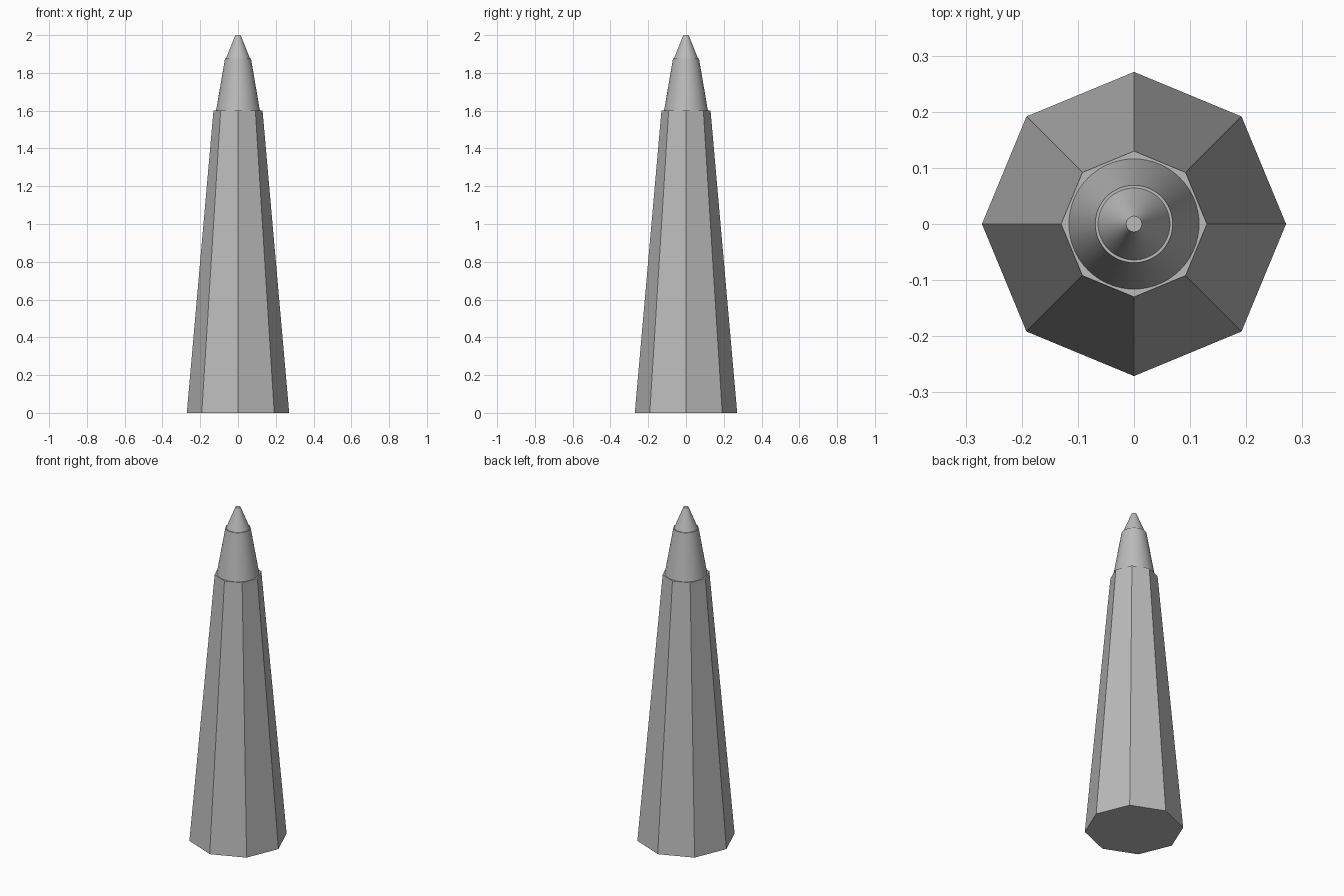
import bpy, math

if "Cube" in bpy.data.objects:
    bpy.data.objects.remove(bpy.data.objects["Cube"])

stone = bpy.data.materials.new("light_grey")
stone.diffuse_color = (0.5, 0.5, 0.5, 1)
stone.use_nodes = True
stone.node_tree.nodes["Principled BSDF"].inputs["Base Color"].default_value = stone.diffuse_color


def frustum(name, sides, r_bottom, r_top, z_bottom, z_top, smooth=False):
    bpy.ops.mesh.primitive_cone_add(
        vertices=sides, radius1=r_bottom, radius2=r_top,
        depth=z_top - z_bottom, location=(0, 0, (z_bottom + z_top) / 2))
    ob = bpy.context.object
    ob.name = name
    ob.data.materials.append(stone)
    if smooth:
        bpy.ops.object.shade_smooth_by_angle(angle=math.radians(30))
    return ob


# Tapered eight-sided shaft
frustum("tower_shaft", 8, 0.271, 0.13, 0, 1.6)
# Round upper section
frustum("upper_cone", 64, 0.116, 0.069, 1.6, 1.875, smooth=True)
# Blunt tip, set in slightly to leave a narrow ledge
frustum("spire_tip", 64, 0.064, 0.014, 1.875, 2.0, smooth=True)
